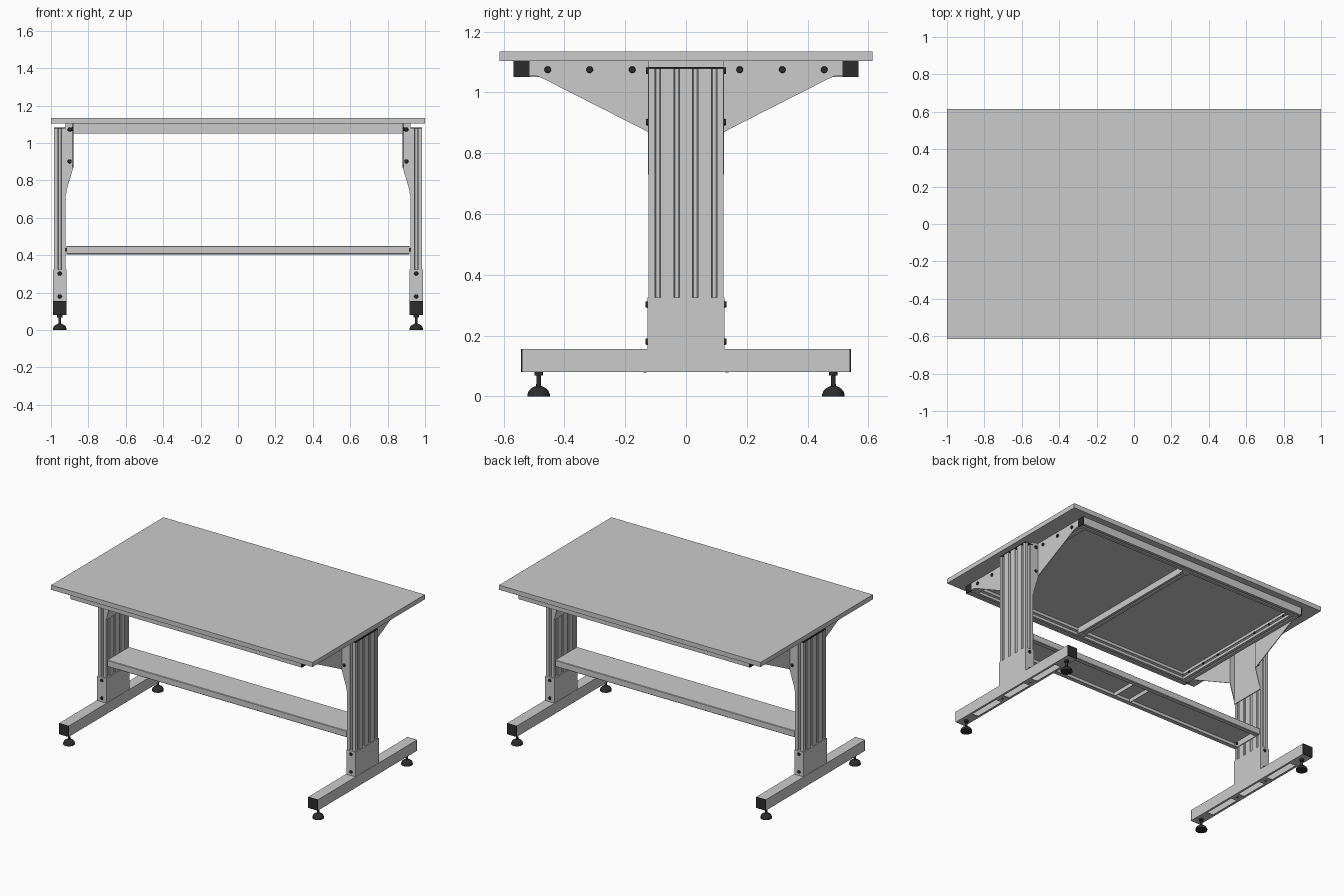
import bpy, bmesh, math
from mathutils import Vector, Matrix

if "Cube" in bpy.data.objects:
    bpy.data.objects.remove(bpy.data.objects["Cube"])

dark = bpy.data.materials.new("dark_plastic")
dark.diffuse_color = (0.025, 0.025, 0.025, 1)
dark.use_nodes = True
dark.node_tree.nodes["Principled BSDF"].inputs["Base Color"].default_value = dark.diffuse_color


def finish(name, bm, mirror, black, smooth=False):
    bmesh.ops.recalc_face_normals(bm, faces=bm.faces)
    me = bpy.data.meshes.new(name)
    bm.to_mesh(me)
    bm.free()
    ob = bpy.data.objects.new(name, me)
    bpy.context.collection.objects.link(ob)
    if black:
        me.materials.append(dark)
    if mirror:
        m = ob.modifiers.new("mirror", 'MIRROR')
        m.use_axis = ('x' in mirror, 'y' in mirror, False)
        m.use_mirror_merge = False
    if smooth:
        bpy.ops.object.select_all(action='DESELECT')
        ob.select_set(True)
        bpy.context.view_layer.objects.active = ob
        bpy.ops.object.shade_smooth_by_angle(angle=math.radians(40))
    return ob


def prism(name, pts, axis, lo, hi, mirror="", black=False):
    """Extrude a closed outline along an axis; outline uses the other two axes."""
    place = {'x': lambda a, b, t: (t, a, b),
             'y': lambda a, b, t: (a, t, b),
             'z': lambda a, b, t: (a, b, t)}[axis]
    bm = bmesh.new()
    rings = [[bm.verts.new(place(a, b, t)) for a, b in pts] for t in (lo, hi)]
    n = len(pts)
    for r in rings:
        bm.faces.new(r)
    for i in range(n):
        j = (i + 1) % n
        bm.faces.new((rings[0][i], rings[0][j], rings[1][j], rings[1][i]))
    return finish(name, bm, mirror, black)


def rect(a0, a1, b0, b1):
    return [(a0, b0), (a1, b0), (a1, b1), (a0, b1)]


def box(name, x, y, z, mirror="", black=False):
    return prism(name, rect(*x, *y), 'z', *z, mirror, black)


def bolts(name, points, direction, mirror="xy", r=0.011, h=0.006):
    """Round bolt heads standing on a surface, pointing along a direction."""
    bm = bmesh.new()
    d = Vector(direction)
    rot = d.to_track_quat('Z', 'Y').to_matrix().to_4x4()
    for p in points:
        mat = Matrix.Translation(Vector(p) + d * h / 2) @ rot
        bmesh.ops.create_cone(bm, cap_ends=True, segments=20, radius1=r,
                              radius2=r * 0.85, depth=h, matrix=mat)
    return finish(name, bm, mirror, True, True)


def slotted(ca, cb, ha, hb, slots, s=1.0):
    """Rectangle outline with T-slots; slots lists positions per side: bottom, right, top, left."""
    tee = [(-.009, 0), (-.009, .006), (-.016, .006), (-.006, .017),
           (.006, .017), (.016, .006), (.009, .006), (.009, 0)]
    out = []
    for k in range(4):
        h, w = ((ha, hb), (hb, ha))[k % 2]
        c, sn = ((1, 0), (0, 1), (-1, 0), (0, -1))[k]
        side = [(-h, -w)]
        for p in slots[k]:
            side += [(p + u * s, -w + v * s) for u, v in tee]
        out += [(ca + a * c - b * sn, cb + a * sn + b * c) for a, b in side]
    return out


# table top
box("table_top", (-1, 1), (-.614, .614), (1.103, 1.135))

# grooved columns with caps and base sleeves
four = [-.0925, -.031, .031, .0925]
prism("column", slotted(.953, 0, .031, .1235, [[0], four, [0], four]),
      'z', .155, 1.077, "x")
box("column_cap", (.922, .984), (-.1235, .1235), (1.077, 1.083), "x", True)
box("column_sleeve", (.918, .988), (-.127, .127), (.155, .325), "x")
bolts("sleeve_bolt", [(.953, .127, .18), (.953, .127, .302)], (0, 1, 0))

# foot beams: channel open below, with bottom plates leaving slots
prism("foot_beam", [(.916, .08), (.93, .08), (.93, .084), (.92, .084), (.92, .151),
                    (.986, .151), (.986, .084), (.976, .084), (.976, .08),
                    (.99, .08), (.99, .155), (.916, .155)], 'y', -.538, .538, "x")
for a, b in ((.1, .17), (.40, .538)):
    box("foot_bottom_plate", (.93, .976), (a, b), (.08, .084), "xy")
bolts("foot_bottom_bolt", [(.953, .135, .08)], (0, 0, -1), r=.006, h=.002)
box("foot_end_cap", (.916, .99), (.538, .543), (.08, .155), "xy", True)

# levelling feet: revolved outline
bm = bmesh.new()
outline = [(0, 0), (.037, 0), (.037, .006), (.033, .017), (.025, .026), (.014, .032),
           (.008, .034), (.007, .068), (.014, .068), (.014, .08), (0, .08)]
vs = [bm.verts.new((.953 + r, .485, z)) for r, z in outline]
es = [bm.edges.new(e) for e in zip(vs, vs[1:])]
bmesh.ops.spin(bm, geom=vs + es, cent=(.953, .485, 0), axis=(0, 0, 1),
               angle=2 * math.pi, steps=28, use_merge=True)
bmesh.ops.remove_doubles(bm, verts=bm.verts, dist=1e-5)
finish("levelling_foot", bm, "xy", True, True)

# folded support brackets: back plate, side flanges and wings
box("bracket_back", (.917, .922), (-.125, .125), (.73, 1.103), "x")
prism("bracket_flange", [(.922, .73), (.922, 1.103), (.88, 1.103), (.88, .87)],
      'y', .12, .125, "xy")
prism("bracket_wing", [(.12, .87), (.125, .87), (.465, 1.043), (.49, 1.054),
                       (.515, 1.054), (.515, 1.103), (.12, 1.103)],
      'x', .88, .885, "xy")
bolts("flange_bolt", [(.9, .125, .902), (.9, .125, 1.072)], (0, 1, 0))
bolts("wing_bolt", [(.885, y, 1.075) for y in (.177, .317, .455)], (1, 0, 0))

# frame under the top
prism("long_rail", slotted(.541, 1.077, .026, .026, [[0], [], [], [0]], .8),
      'x', -.88, .88, "y")
box("long_rail_cap", (.88, .886), (.515, .567), (1.051, 1.103), "xy", True)
prism("end_rail", slotted(.855, 1.077, .025, .026, [[0], [], [], [0]], .8),
      'y', -.515, .515, "x")
bolts("end_rail_bolt", [(.83, y, 1.077) for y in (.177, .317, .455)], (-1, 0, 0), r=.008)
prism("middle_rail", slotted(0, 1.081, .022, .022, [[0], [], [], []], .7),
      'y', -.515, .515)
box("middle_rail_bracket", (-.028, .028), (.48, .515), (1.055, 1.06), "y")

# folded shelf tray between the columns
prism("shelf", [(-.12, .447), (-.117, .45), (.117, .45), (.12, .447), (.12, .408),
                (.117, .405), (.09, .405), (.09, .409), (.116, .409), (.116, .446),
                (-.116, .446), (-.116, .409), (-.09, .409), (-.09, .405),
                (-.117, .405), (-.12, .408)], 'x', -.916, .916)
box("shelf_end_plate", (.912, .917), (-.118, .118), (.407, .449), "x")
box("shelf_stiffener", (.06, .064), (-.116, .116), (.42, .446), "x")
bolts("shelf_bolt", [(.922, .09, .43)], (-1, 0, 0), h=.018, r=.01)
